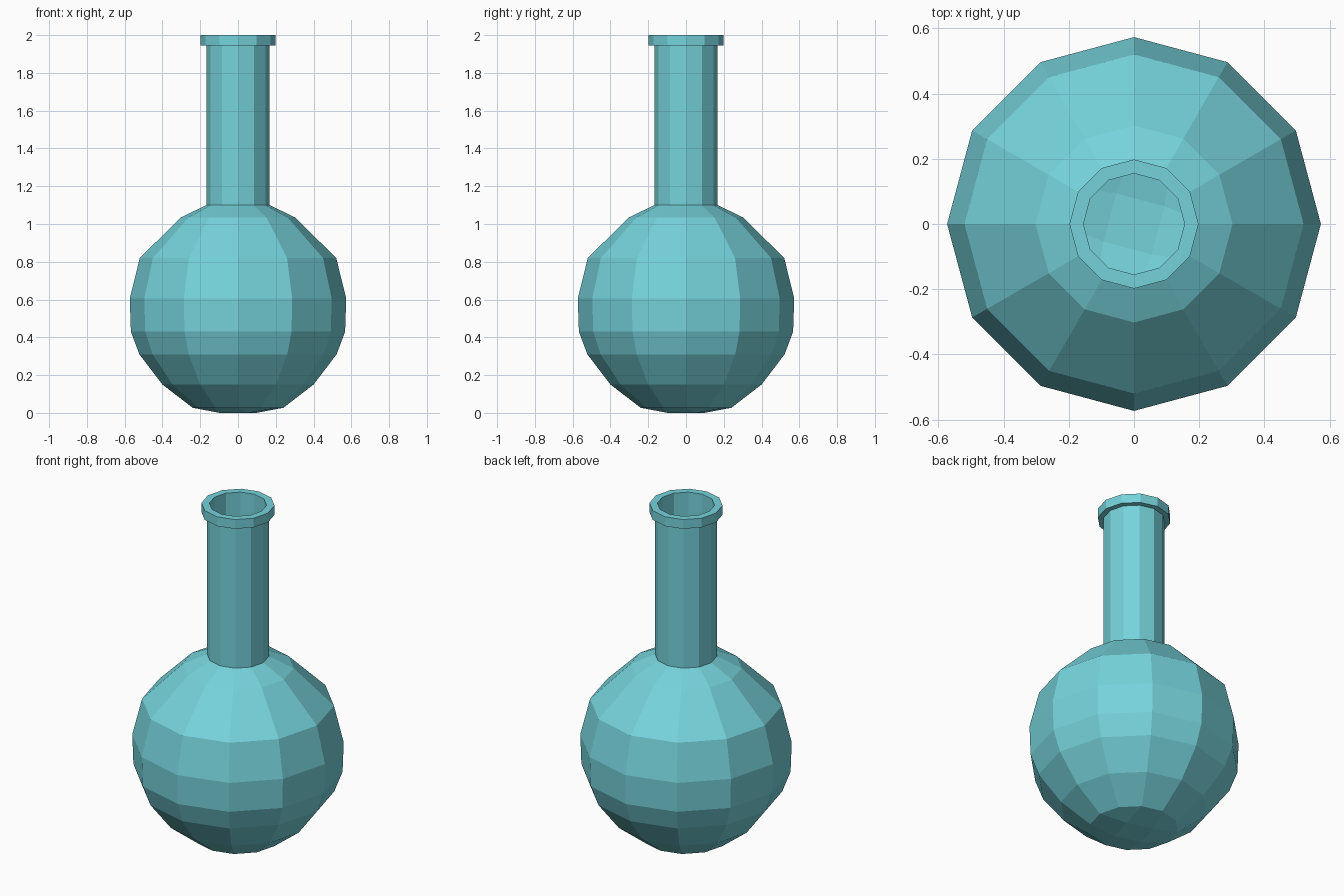
import bpy, bmesh, math

if "Cube" in bpy.data.objects:
    bpy.data.objects.remove(bpy.data.objects["Cube"])

SIDES = 12
WALL = 0.012

# Outer body profile (radius, height), bottom to neck root
body = [(0.24, 0.027), (0.40, 0.15), (0.522, 0.31), (0.567, 0.43), (0.573, 0.605),
        (0.52, 0.82), (0.302, 1.035), (0.167, 1.10)]
neck_and_lip = [(0.167, 1.945), (0.198, 1.945), (0.198, 2.0), (0.155, 2.0)]


def inset(p):
    # move a body point towards the middle of the bulb by the wall thickness
    r, z = p
    d = math.hypot(r, z - 0.55)
    return (r - WALL * r / d, z - WALL * (z - 0.55) / d)


inner = [(0.155, 1.095)] + [inset(p) for p in reversed(body[:-1])]
profile = body + neck_and_lip + inner

bm = bmesh.new()


def ring(r, z):
    return [bm.verts.new((r * math.cos(math.tau * i / SIDES),
                          r * math.sin(math.tau * i / SIDES), z)) for i in range(SIDES)]


def grid_cap(loop, r, z):
    # 3 x 3 quad fill of a twelve-sided ring
    mid = [bm.verts.new((r * math.cos(math.radians(30 + 90 * k)),
                         r * math.sin(math.radians(30 + 90 * k)), z)) for k in range(4)]
    bm.faces.new(mid)
    for k in range(4):
        c = 3 * k + 1
        bm.faces.new((loop[c - 1], loop[c], loop[(c + 1) % SIDES], mid[k]))
        bm.faces.new((loop[(c + 1) % SIDES], loop[(c + 2) % SIDES], mid[(k + 1) % 4], mid[k]))


# Glass wall: outside, lip and inside in one sweep
rings = [ring(*p) for p in profile]
for a, b in zip(rings, rings[1:]):
    for i in range(SIDES):
        j = (i + 1) % SIDES
        bm.faces.new((a[i], a[j], b[j], b[i]))

# Outer and inner bottoms
grid_cap(rings[0], 0.112, 0.0)
grid_cap(rings[-1], 0.108, WALL)
bmesh.ops.recalc_face_normals(bm, faces=bm.faces)

mesh = bpy.data.meshes.new("flask")
bm.to_mesh(mesh)
bm.free()
flask = bpy.data.objects.new("flask", mesh)
bpy.context.collection.objects.link(flask)

# Teal glass
glass = bpy.data.materials.new("teal_glass")
glass.diffuse_color = (0.18, 0.65, 0.71, 1.0)
glass.use_nodes = True
glass.node_tree.nodes["Principled BSDF"].inputs["Base Color"].default_value = glass.diffuse_color
mesh.materials.append(glass)
